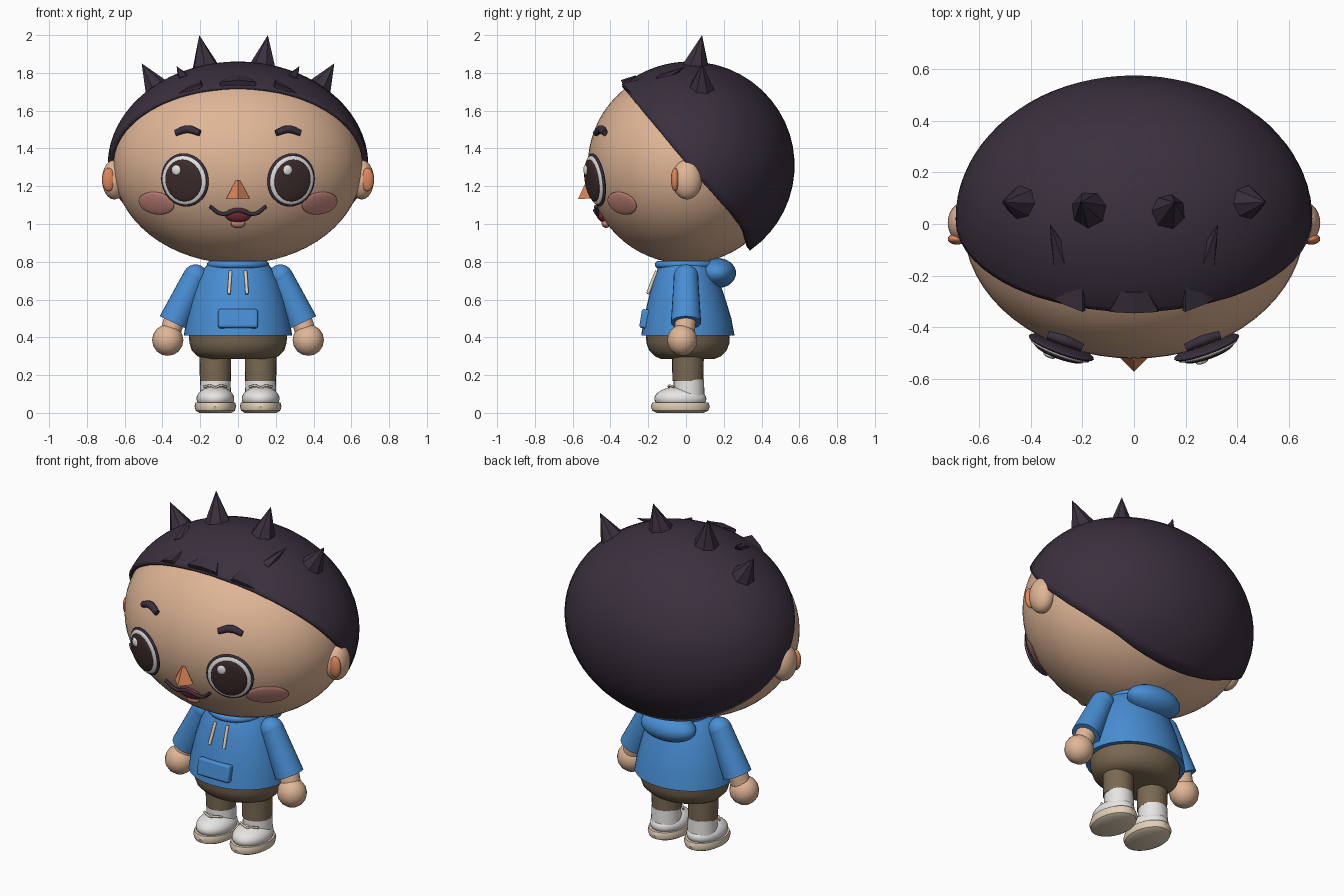
import bpy, bmesh
from math import sin, cos, pi, sqrt, radians
from mathutils import Vector, Quaternion

if "Cube" in bpy.data.objects:
    bpy.data.objects.remove(bpy.data.objects["Cube"])


def material(name, *rgb):
    lin = [((c / 255 + 0.055) / 1.055) ** 2.4 for c in rgb] + [1]
    m = bpy.data.materials.new(name)
    m.use_nodes = True
    m.diffuse_color = lin
    m.node_tree.nodes["Principled BSDF"].inputs["Base Color"].default_value = lin
    return m


SKIN = material("skin", 224, 182, 150)
HAIR = material("dark hair", 58, 48, 62)
BLUE = material("hoodie blue", 72, 142, 212)
BROWN = material("trouser brown", 122, 105, 82)
WHITE = material("white", 234, 232, 230)
CREAM = material("cream", 226, 208, 184)
IRIS = material("iris brown", 62, 44, 44)
ORANGE = material("orange", 222, 134, 90)
BLUSH = material("blush pink", 204, 138, 128)
LIP = material("lip red", 138, 52, 66)

SIDES = ((1, "left"), (-1, "right"))
HEAD_C, HEAD_R = Vector((0, 0, 1.31)), Vector((.66, .52, .52))
HAIR_C, HAIR_R = Vector((0, .02, 1.31)), Vector((.69, .555, .55))


def finish(name, mat, angle=40):
    o = bpy.context.object
    o.name = o.data.name = name
    o.data.materials.append(mat)
    if angle:
        bpy.ops.object.shade_smooth_by_angle(angle=radians(angle))
    return o


def ellipsoid(name, mat, loc, radii, rot=None, seg=32):
    bpy.ops.mesh.primitive_uv_sphere_add(segments=seg, ring_count=seg // 2, radius=1, location=loc)
    o = bpy.context.object
    o.scale = radii
    if rot:
        o.rotation_euler = rot.to_euler()
    return finish(name, mat)


def cone(name, mat, a, b, ra, rb, sides=24, flat=1, roll=0, angle=40):
    a, b = Vector(a), Vector(b)
    bpy.ops.mesh.primitive_cone_add(vertices=sides, radius1=ra, radius2=rb,
                                    depth=(b - a).length, location=(a + b) / 2)
    o = bpy.context.object
    q = (b - a).to_track_quat('Z', 'Y') @ Quaternion((0, 0, 1), roll)
    o.rotation_euler = q.to_euler()
    o.scale = (1, flat, 1)
    return finish(name, mat, angle)


def mesh_object(name, mat, bm, angle=40):
    me = bpy.data.meshes.new(name)
    bm.to_mesh(me)
    bm.free()
    o = bpy.data.objects.new(name, me)
    bpy.context.collection.objects.link(o)
    bpy.ops.object.select_all(action='DESELECT')
    bpy.context.view_layer.objects.active = o
    o.select_set(True)
    return finish(name, mat, angle)


def loft(name, mat, rings, n=32, x=0):
    """Stack of ellipses (z, rx, ry, centre y), closed at both ends."""
    bm = bmesh.new()
    loops = [[bm.verts.new((x + rx * cos(2 * pi * i / n), cy + ry * sin(2 * pi * i / n), z))
              for i in range(n)] for z, rx, ry, cy in rings]
    for lo, hi in zip(loops, loops[1:]):
        for i in range(n):
            j = (i + 1) % n
            bm.faces.new((lo[i], lo[j], hi[j], hi[i]))
    bm.faces.new(loops[0][::-1])
    bm.faces.new(loops[-1])
    return mesh_object(name, mat, bm)


def tube(name, mat, points, r, radii=None):
    cu = bpy.data.curves.new(name, 'CURVE')
    cu.dimensions = '3D'
    cu.bevel_depth, cu.bevel_resolution, cu.use_fill_caps = r, 3, True
    sp = cu.splines.new('BEZIER')
    sp.bezier_points.add(len(points) - 1)
    for i, (bp, p) in enumerate(zip(sp.bezier_points, points)):
        bp.co = p
        bp.radius = radii[i] if radii else 1
        bp.handle_left_type = bp.handle_right_type = 'AUTO'
    cu.materials.append(mat)
    o = bpy.data.objects.new(name, cu)
    bpy.context.collection.objects.link(o)
    return o


def on_face(x, z, off=0):
    """Point on the front of the head and the outward direction there."""
    y = -HEAD_R.y * sqrt(1 - (x / HEAD_R.x) ** 2 - ((z - HEAD_C.z) / HEAD_R.z) ** 2)
    n = Vector((x / HEAD_R.x ** 2, y / HEAD_R.y ** 2, (z - HEAD_C.z) / HEAD_R.z ** 2)).normalized()
    return Vector((x, y, z)) + n * off, n


def face_disc(name, mat, x, z, off, rx, rz, thick):
    p, n = on_face(x, z, off)
    return ellipsoid(name, mat, p, (rx, rz, thick), n.to_track_quat('Z', 'Y'))


# Head and hair cap, whose edge follows a sloping hairline
ellipsoid("head", SKIN, HEAD_C, HEAD_R, seg=64)
HAIRLINE = [(-.6, 2.02), (-.33, 1.72), (0, 1.325), (.07, 1.24), (.235, 1.06),
            (.31, .96), (.34, .86), (.37, .5), (.7, .5)]


def hairline(y):
    for (y0, z0), (y1, z1) in zip(HAIRLINE, HAIRLINE[1:]):
        if y <= y1:
            return z0 + (z1 - z0) * (y - y0) / (y1 - y0)


def hair_point(az, th):
    d = Vector((sin(th) * cos(az), sin(th) * sin(az), cos(th)))
    return HAIR_C + d * HAIR_R


bm = bmesh.new()
n, rows = 80, 20
top = bm.verts.new(hair_point(0, 0))
columns = []
for i in range(n):
    az, th = 2 * pi * i / n, 0
    while th < 3:
        p = hair_point(az, th)
        if p.z < hairline(p.y):
            break
        th += .005
    columns.append([bm.verts.new(hair_point(az, th * k / rows)) for k in range(1, rows + 1)])
for a, b in zip(columns, columns[1:] + columns[:1]):
    bm.faces.new((top, a[0], b[0]))
    for k in range(rows - 1):
        bm.faces.new((a[k], a[k + 1], b[k + 1], b[k]))
cap = mesh_object("hair_cap", HAIR, bm)
sol = cap.modifiers.new("thickness", 'SOLIDIFY')
sol.thickness, sol.offset = .03, -1

# Hair spikes, strands and fringe
cone("top_spike_right", HAIR, (-.165, .05, 1.79), (-.205, .085, 2), .09, 0, 7, angle=0)
cone("top_spike_left", HAIR, (.125, .04, 1.79), (.158, .085, 2), .09, 0, 7, angle=0)
for s, side in SIDES:
    cone("side_spike_" + side, HAIR, (s * .415, .08, 1.69), (s * .51, .085, 1.85), .085, 0, 7, angle=0)
    cone("strand_" + side, HAIR, (s * .275, -.14, 1.76), (s * .325, 0, 1.835), .045, 0, 6, .7, angle=0)
    cone("fringe_" + side, HAIR, (s * .24, -.2, 1.745), (s * .265, -.305, 1.7), .06, .1, 6, .2,
         -s * radians(27), 0)
cone("fringe_middle", HAIR, (0, -.26, 1.775), (0, -.335, 1.74), .06, .11, 6, .22, angle=0)

# Face
for s, side in SIDES:
    ellipsoid("ear_" + side, SKIN, (s * .655, .005, 1.235), (.065, .08, .105))
    ellipsoid("inner_ear_" + side, ORANGE, (s * .685, -.058, 1.235), (.035, .022, .062), seg=24)
    x = s * .277
    face_disc("eye_rim_" + side, HAIR, x, 1.235, .012, .134, .143, .02)
    face_disc("eye_white_" + side, WHITE, x, 1.235, .022, .123, .131, .02)
    face_disc("iris_" + side, IRIS, x, 1.235, .034, .102, .112, .018)
    face_disc("eye_glint_" + side, WHITE, x - .03, 1.288, .052, .025, .027, .01)
    face_disc("cheek_" + side, BLUSH, s * .432, 1.11, 0, .118, .066, .014)
    brow = [on_face(s * bx, bz, .012)[0] for bx, bz in ((.2, 1.478), (.265, 1.497), (.325, 1.478))]
    tube("eyebrow_" + side, HAIR, brow, .022, (.75, 1, .75))
cone("nose", ORANGE, (0, -.51, 1.135), (0, -.515, 1.23), .062, .012, 4, roll=0, angle=0)
smile = [on_face(mx, mz, .018)[0] for mx, mz in
         ((-.145, 1.1), (-.085, 1.062), (0, 1.08), (.085, 1.062), (.145, 1.1))]
tube("smile", HAIR, smile, .01)
face_disc("mouth", LIP, 0, 1.05, .005, .07, .042, .02)
face_disc("lower_lip", BLUSH, 0, 1.005, .006, .038, .024, .02)

# Hoodie
loft("hoodie_body", BLUE, [(.41, .287, .247, .01), (.5, .273, .232, .008), (.6, .25, .205, .005),
                           (.7, .215, .175, 0), (.765, .18, .15, 0), (.8, .15, .13, 0)])
bpy.ops.mesh.primitive_torus_add(major_radius=.145, minor_radius=.02, location=(0, 0, .785))
finish("collar", BLUE)
ellipsoid("hood", BLUE, (0, .165, .74), (.17, .1, .08))
bpy.ops.mesh.primitive_cube_add(size=1, location=(0, -.218, .498), rotation=(radians(-9), 0, 0))
pocket = bpy.context.object
pocket.scale = (.21, .045, .1)
bpy.ops.object.transform_apply(location=False, rotation=False)
bev = pocket.modifiers.new("round", 'BEVEL')
bev.width, bev.segments = .012, 3
finish("pocket", BLUE)

for s, side in SIDES:
    tube("drawstring_" + side, CREAM,
         [(s * .04, -.155, .75), (s * .044, -.18, .69), (s * .048, -.202, .63)], .009)
    # Arms
    ellipsoid("shoulder_" + side, BLUE, (s * .225, 0, .72), (.066, .066, .066), seg=24)
    cone("sleeve_" + side, BLUE, (s * .225, 0, .725), (s * .342, 0, .478), .064, .08)
    cone("wrist_" + side, SKIN, (s * .335, 0, .5), (s * .36, -.01, .42), .055, .055)
    ellipsoid("hand_" + side, SKIN, (s * .372, -.02, .385), (.083, .08, .083), seg=16)
    # Legs and shoes
    cone("leg_" + side, BROWN, (s * .12, .01, .17), (s * .12, .01, .33), .082, .085)
    cone("sock_" + side, WHITE, (s * .12, .015, .07), (s * .12, .015, .178), .084, .08)
    ellipsoid("shoe_" + side, WHITE, (s * .12, -.03, .075), (.1, .138, .065))
    loft("sole_" + side, CREAM, [(0, .085, .125, -.03), (.012, .104, .148, -.03),
                                 (.035, .11, .156, -.03), (.055, .105, .148, -.03)], x=s * .12)
    tube("lace_" + side, CREAM, [(s * .12 + dx, y, z) for dx, y, z in
         ((-.06, -.062, .138), (-.025, -.09, .144), (0, -.09, .135), (.025, -.09, .144),
          (.06, -.062, .138))], .006)

# Trousers
loft("trouser_hips", BROWN, [(.285, .17, .14, .01), (.3, .215, .175, .01), (.33, .245, .205, .01),
                             (.37, .257, .22, .01), (.43, .262, .222, .01)])
